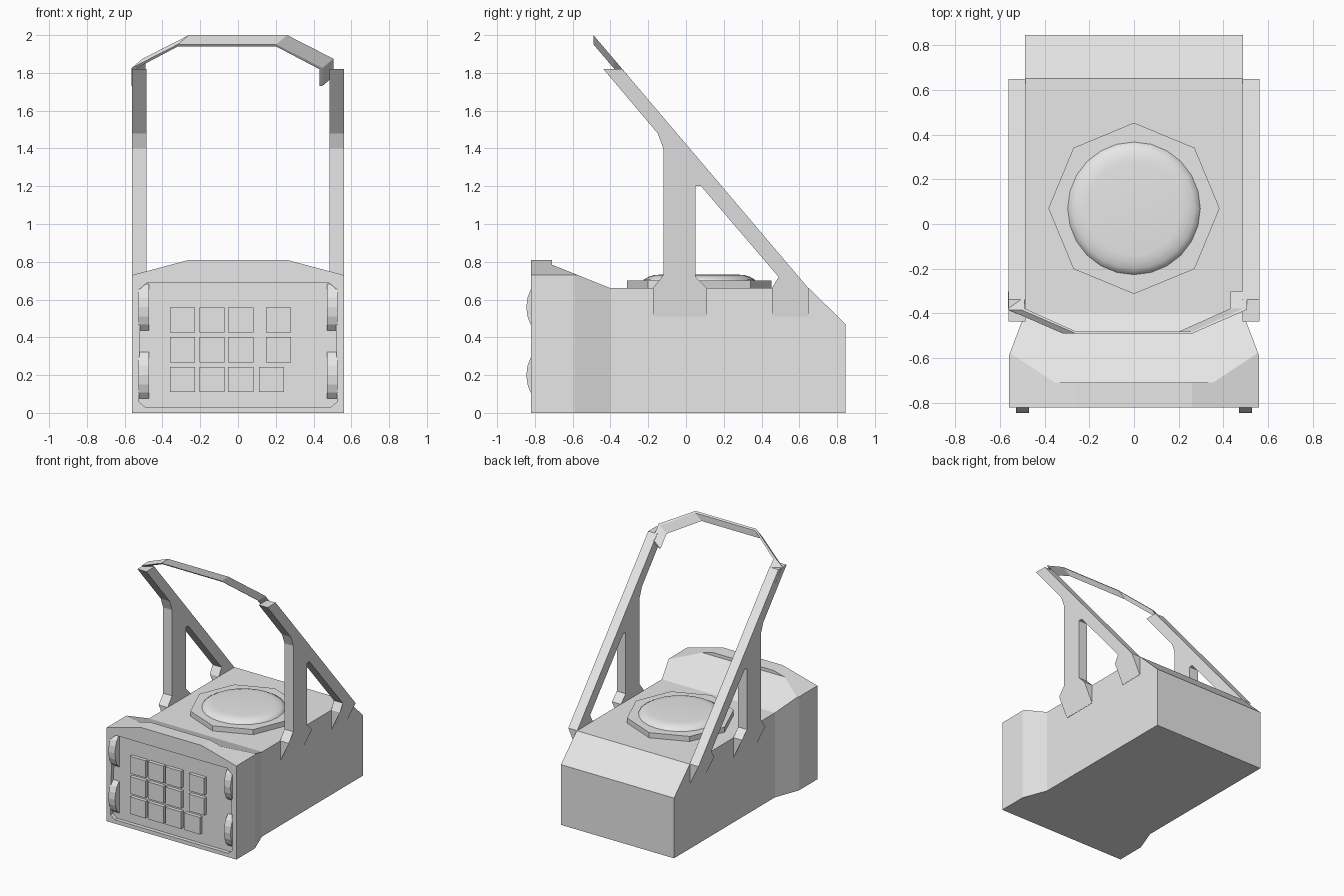
import bpy, bmesh, math
from mathutils import Vector, Matrix

cube = bpy.data.objects.get("Cube")
if cube:
    bpy.data.objects.remove(cube, do_unlink=True)

grey = bpy.data.materials.new("plain_grey")
grey.use_nodes = True
colour = (0.8, 0.8, 0.8, 1)
grey.diffuse_color = colour
grey.node_tree.nodes["Principled BSDF"].inputs["Base Color"].default_value = colour


def finish(name, bm):
    bmesh.ops.recalc_face_normals(bm, faces=bm.faces)
    mesh = bpy.data.meshes.new(name)
    bm.to_mesh(mesh)
    bm.free()
    mesh.materials.append(grey)
    obj = bpy.data.objects.new(name, mesh)
    bpy.context.collection.objects.link(obj)
    return obj


def prism(name, points, push):
    """Extrude a closed outline along a vector."""
    bm = bmesh.new()
    face = bm.faces.new([bm.verts.new(p) for p in points])
    new = bmesh.ops.extrude_face_region(bm, geom=[face], use_keep_orig=True)
    moved = [v for v in new["geom"] if isinstance(v, bmesh.types.BMVert)]
    bmesh.ops.translate(bm, verts=moved, vec=push)
    return finish(name, bm)


def both_sides(half):
    return half + [(-x, v) for x, v in reversed(half)]


def carve(obj, cutter, operation):
    """Apply a boolean and discard its cutter."""
    cutter.hide_render = True
    mod = obj.modifiers.new("carve", "BOOLEAN")
    mod.operation, mod.object, mod.solver = operation, cutter, "EXACT"
    deps = bpy.context.evaluated_depsgraph_get()
    mesh = bpy.data.meshes.new_from_object(obj.evaluated_get(deps))
    obj.modifiers.clear()
    obj.data = mesh
    bpy.data.objects.remove(cutter, do_unlink=True)


# Body: side profile trimmed by its plan outline and its front outline
FRONT, BACK, DECK = -0.82, 0.845, 0.66
side = [(FRONT, 0), (FRONT, 0.81), (-0.71, 0.81), (-0.71, 0.785),
        (-0.40, DECK), (0.65, DECK), (BACK, 0.47), (BACK, 0)]
body = prism("body", [(-0.7, y, z) for y, z in side], (1.4, 0, 0))
plan = both_sides([(0.56, -1), (0.56, -0.59), (0.488, -0.40), (0.488, 1)])
carve(body, prism("plan_cutter", [(x, y, -0.5) for x, y in plan], (0, 0, 2)), "INTERSECT")
crown = both_sides([(0.66, -0.5), (0.66, 0.703), (0.26, 0.81), (0.26, 0.9)][:2] + [(0.26, 0.8099)])
carve(body, prism("crown_cutter", [(x, -1.2, z) for x, z in crown], (0, 2.4, 0)), "INTERSECT")

# Shallow recess in the front
FLOOR = -0.79
recess = both_sides([(0.49, 0.03), (0.525, 0.06), (0.515, 0.66), (0.48, 0.69)])
carve(body, prism("recess_cutter", [(x, -1, z) for x, z in recess], (0, 1 + FLOOR, 0)), "DIFFERENCE")

# Keypad: three regular columns and one spaced column with a shifted lowest key
SIZE = 0.133
for row, z in enumerate((0.11, 0.268, 0.426)):
    for col, x in enumerate((-0.36, -0.205, -0.052, 0.11 if row == 0 else 0.148)):
        corners = [(x, z), (x + SIZE, z), (x + SIZE, z + SIZE), (x, z + SIZE)]
        prism(f"key_{row}_{col}", [(a, FLOOR + 0.01, b) for a, b in corners], (0, -0.038, 0))

# Upright rounded discs beside the keypad
for label, s in (("left", 1), ("right", -1)):
    for level, z in (("lower", 0.2), ("upper", 0.56)):
        ring = [math.tau * i / 16 for i in range(16)]
        prism(f"{label}_{level}_disc",
              [(s * 0.47, -0.77 + 0.075 * math.cos(a), z + 0.13 * math.sin(a)) for a in ring],
              (s * 0.057, 0, 0))

# Eight-sided plate on the deck
MID = 0.07
prism("deck_plate", [(0.383 * math.cos(i * math.pi / 4), MID + 0.383 * math.sin(i * math.pi / 4), DECK - 0.01)
                     for i in range(8)], (0, 0, 0.05))

# Low smooth dome on the plate
bm = bmesh.new()
arc = [bm.verts.new((r, MID, z)) for r, z in
       ((0.3, 0.69), (0.295, 0.705), (0.27, 0.72), (0.24, 0.729), (0.21, 0.732), (0, 0.732))]
edges = [bm.edges.new(pair) for pair in zip(arc, arc[1:])]
bmesh.ops.spin(bm, geom=arc + edges, cent=(0, MID, 0), axis=(0, 0, 1), angle=math.tau, steps=24)
bmesh.ops.remove_doubles(bm, verts=bm.verts, dist=0.0005)
dome = finish("dome", bm)
dome.data.polygons.foreach_set("use_smooth", [True] * len(dome.data.polygons))

# Side frames: post, sloping bar and feet that taper into the body
FOOT = 0.51
frame = [(-0.337, 1.82), (-0.437, 1.82), (-0.15, 1.48), (-0.12, 1.40), (-0.12, 0.73),
         (-0.175, DECK), (-0.175, FOOT), (0.11, FOOT), (0.11, DECK), (0.05, 0.72),
         (0.05, 1.20), (0.08, 1.20), (0.49, 0.72), (0.455, DECK), (0.455, FOOT),
         (0.648, FOOT), (0.648, DECK)]
for label, s in (("left", 1), ("right", -1)):
    obj = prism(f"{label}_frame", [(s * 0.485, y, z) for y, z in frame], (s * 0.077, 0, 0))
    for v in obj.data.vertices:
        if v.co.z < FOOT + 0.01 and abs(v.co.x) > 0.5:
            v.co.x = s * 0.49

# Thin hoop joining the tops of the frames along the same slope
half = [(0.49, 1.78), (0.505, 1.78), (0.505, 1.875), (0.26, 2.0)]
inner = [(0.26, 1.989), (0.49, 1.868)]
outline = both_sides(half) + [(-x, z) for x, z in reversed(inner)] + inner
prism("top_hoop", [(x, -0.49 + (2 - z) * 0.851, z) for x, z in outline], (-0.058, 0, -0.049))
